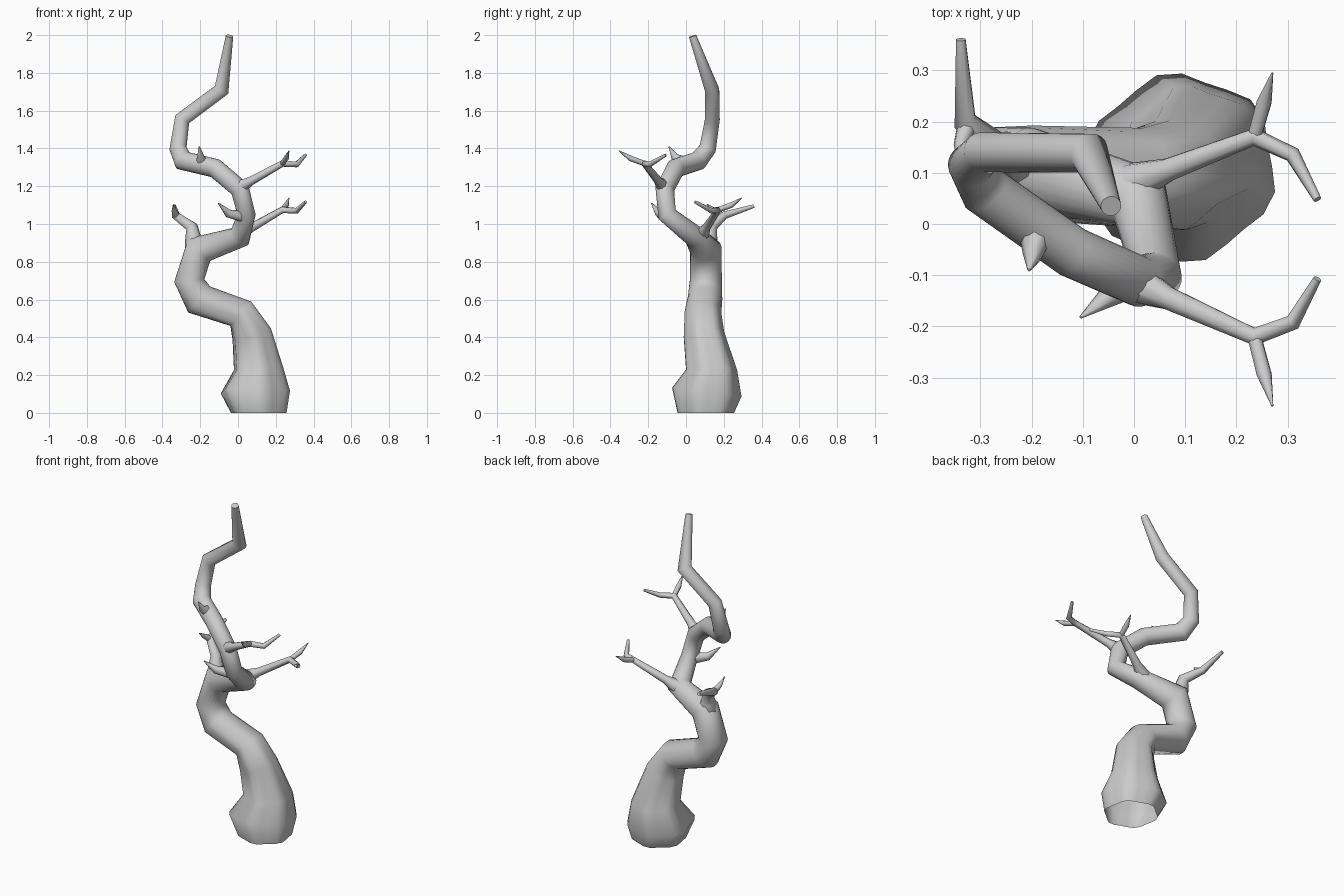
import bpy, bmesh, math
from mathutils import Vector


def limb(name, pts, sides, lobes=(), is_trunk=False):
    """Sweep a tapering mitred tube through (x, y, z, radius[, y_stretch]) points."""
    P = [Vector(p[:3]) for p in pts]
    n = len(P)
    segs = [(P[i + 1] - P[i]).normalized() for i in range(n - 1)]
    bm = bmesh.new()
    rings = []
    u = Vector((1, 0, 0))
    prev = Vector((0, 0, 1))
    for i in range(n):
        a, b = segs[max(i - 1, 0)], segs[min(i, n - 2)]
        t = (a + b).normalized()
        if i == 0 and is_trunk:
            t = Vector((0, 0, 1))
        u = prev.rotation_difference(t) @ u
        u = (u - t * u.dot(t)).normalized()
        v = t.cross(u)
        prev = t
        # widen the ring in the plane of the bend
        bend = (b - a)
        bend = bend.normalized() if bend.length > 1e-4 else Vector((0, 0, 0))
        k = min(1 / max(t.dot(a), 0.5), 1.3) - 1 if 0 < i < n - 1 else 0
        amp = lobes[i] if i < len(lobes) else 0
        ring = []
        for s in range(sides):
            ang = 2 * math.pi * s / sides
            r = pts[i][3] * (1 + amp * math.cos(6 * (ang - math.radians(40))))
            d = (u * math.cos(ang) + v * math.sin(ang)) * r
            d += bend * (d.dot(bend) * k)
            if len(pts[i]) > 4:
                d.y *= pts[i][4]
            ring.append(bm.verts.new(P[i] + d))
        rings.append(ring)
    for lo, hi in zip(rings, rings[1:]):
        for s in range(sides):
            q = (s + 1) % sides
            bm.faces.new((lo[s], lo[q], hi[q], hi[s]))
    if not is_trunk:
        bm.faces.new(rings[0][::-1])
    bm.faces.new(rings[-1])
    me = bpy.data.meshes.new(name)
    bm.to_mesh(me)
    bm.free()
    ob = bpy.data.objects.new(name, me)
    bpy.context.collection.objects.link(ob)
    bpy.ops.object.select_all(action='DESELECT')
    bpy.context.view_layer.objects.active = ob
    ob.select_set(True)
    bpy.ops.object.shade_smooth_by_angle(angle=math.radians(75))
    return ob


# Winding trunk with a lobed, swollen foot that is open underneath
limb("trunk", [
    (0.11, 0.105, 0.00, 0.146), (0.092, 0.11, 0.11, 0.180),
    (0.11, 0.135, 0.23, 0.128), (0.073, 0.095, 0.415, 0.105),
    (0.015, 0.09, 0.525, 0.080, 1.2), (-0.205, 0.10, 0.60, 0.084, 1.1),
    (-0.258, 0.105, 0.70, 0.074, 1.15), (-0.205, 0.105, 0.865, 0.074, 1.12),
    (0.01, 0.05, 0.932, 0.056, 1.1), (0.045, -0.10, 1.05, 0.047),
    (0.010, -0.112, 1.185, 0.049), (-0.12, -0.055, 1.295, 0.050),
    (-0.29, 0.065, 1.335, 0.050), (-0.318, 0.115, 1.40, 0.044),
    (-0.295, 0.14, 1.555, 0.039), (-0.087, 0.138, 1.71, 0.038),
    (-0.045, 0.035, 1.995, 0.020)],
    24, lobes=(0.05, 0.05, 0.06, 0.05, 0.03), is_trunk=True)

# Two forked right-hand branches: root, fork, spike tip, elbow, twig end
forked = {
    "upper_branch": [(0.0, -0.115, 1.19), (0.235, -0.22, 1.32), (0.27, -0.355, 1.388),
                     (0.31, -0.192, 1.315), (0.358, -0.107, 1.365)],
    "lower_branch": [(0.0, 0.08, 0.94), (0.235, 0.17, 1.075), (0.27, 0.295, 1.138),
                     (0.31, 0.135, 1.07), (0.358, 0.048, 1.117)],
}
for name, (root, fork, spike, elbow, end) in forked.items():
    near = tuple(r * 0.72 + f * 0.28 for r, f in zip(root, fork))
    limb(name, [root + (0.042,), near + (0.024,), fork + (0.017,),
                elbow + (0.015,), end + (0.008,)], 8)
    mid = tuple(f * 0.45 + s * 0.55 for f, s in zip(fork, spike))
    limb(name + "_spike", [fork + (0.014,), mid[:2] + (mid[2] - 0.01, 0.015), spike + (0.002,)], 8)

# Crooked left-hand branch
limb("left_branch", [(-0.215, 0.105, 0.85, 0.068), (-0.238, 0.125, 0.93, 0.042),
                     (-0.245, 0.135, 0.985, 0.030),
                     (-0.33, 0.20, 1.045, 0.022), (-0.338, 0.36, 1.095, 0.010)], 8)
limb("left_branch_spike", [(-0.325, 0.195, 1.04, 0.020), (-0.338, 0.155, 1.07, 0.014),
                           (-0.34, 0.11, 1.105, 0.002)], 8)

# Small thorns on the trunk
limb("upper_thorn", [(-0.19, -0.005, 1.32, 0.038), (-0.197, -0.06, 1.355, 0.020),
                     (-0.205, -0.09, 1.41, 0.003)], 8)
limb("lower_thorn", [(0.03, -0.10, 1.04, 0.034), (-0.05, -0.142, 1.055, 0.022),
                     (-0.104, -0.182, 1.11, 0.003)], 8)
